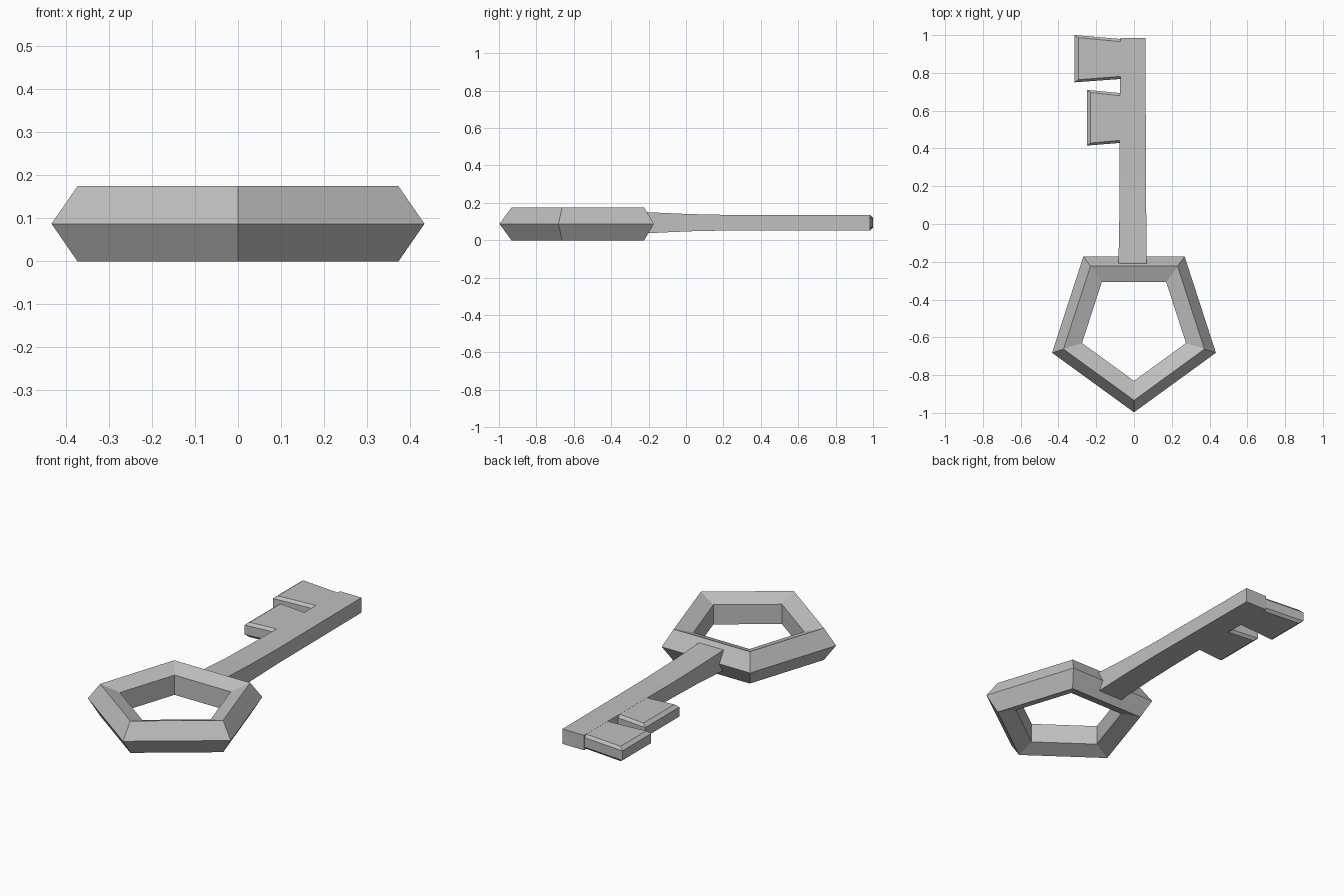
import bpy
import bmesh
from math import sin, cos, pi, tau

cube = bpy.data.objects.get("Cube")
if cube:
    bpy.data.objects.remove(cube, do_unlink=True)

# Single grey metal
metal = bpy.data.materials.new("grey_metal")
metal.use_nodes = True
GREY = (0.53, 0.53, 0.53, 1)
metal.diffuse_color = GREY
metal.node_tree.nodes["Principled BSDF"].inputs["Base Color"].default_value = GREY


def skin(name, rings, closed=False):
    """Join equal-length point rings into a flat-shaded solid."""
    bm = bmesh.new()
    loops = [[bm.verts.new(p) for p in ring] for ring in rings]
    pairs = list(zip(loops, loops[1:]))
    if closed:
        pairs.append((loops[-1], loops[0]))
    else:
        bm.faces.new(loops[0])
        bm.faces.new(loops[-1])
    for a, b in pairs:
        n = len(a)
        for i in range(n):
            j = (i + 1) % n
            bm.faces.new((a[i], a[j], b[j], b[i]))
    bmesh.ops.recalc_face_normals(bm, faces=bm.faces)
    mesh = bpy.data.meshes.new(name)
    bm.to_mesh(mesh)
    bm.free()
    mesh.materials.append(metal)
    obj = bpy.data.objects.new(name, mesh)
    bpy.context.collection.objects.link(obj)
    return obj


# Bow: five-sided ring with a five-sided cross-section
SIDES, MAJOR, MINOR = 5, 0.364, 0.092
bow = []
for i in range(SIDES):
    a = tau * i / SIDES - pi / 2
    section = []
    for k in range(SIDES):
        b = tau * k / SIDES
        r = MAJOR + MINOR * cos(b)
        section.append((r * cos(a), -0.541 + r * sin(a), 0.0875 + MINOR * sin(b)))
    bow.append(section)
skin("bow_ring", bow, closed=True)

# Shaft: rectangular bar, thicker where it enters the bow
MID_Z = 0.094
shaft = []
for y, left, right, half in ((-0.25, -0.083, 0.068, 0.058), (0.02, -0.078, 0.065, 0.046),
                             (0.25, -0.077, 0.064, 0.041), (0.985, -0.071, 0.06, 0.041)):
    shaft.append([(left, y, MID_Z - half), (right, y, MID_Z - half),
                  (right, y, MID_Z + half), (left, y, MID_Z + half)])
skin("shaft", shaft)


def tooth(name, tip_x, tip_y, root_y, inset=0.02):
    """Flared bit with chamfered rim, rooted inside the shaft."""
    root_x = -0.04
    rings = []
    for z, d in ((-0.0405, 1), (-0.026, 0), (0.026, 0), (0.0405, 1)):
        dx, dy = d * inset, d * inset * 0.7
        rings.append([(x, y, MID_Z + z) for x, y in (
            (root_x, root_y[0] + dy), (root_x, root_y[1] - dy),
            (tip_x + dx, tip_y[1] - dy), (tip_x + dx, tip_y[0] + dy))])
    skin(name, rings)


tooth("end_tooth", -0.314, (0.75, 1.0), (0.77, 0.977))
tooth("inner_tooth", -0.25, (0.415, 0.71), (0.432, 0.69))
